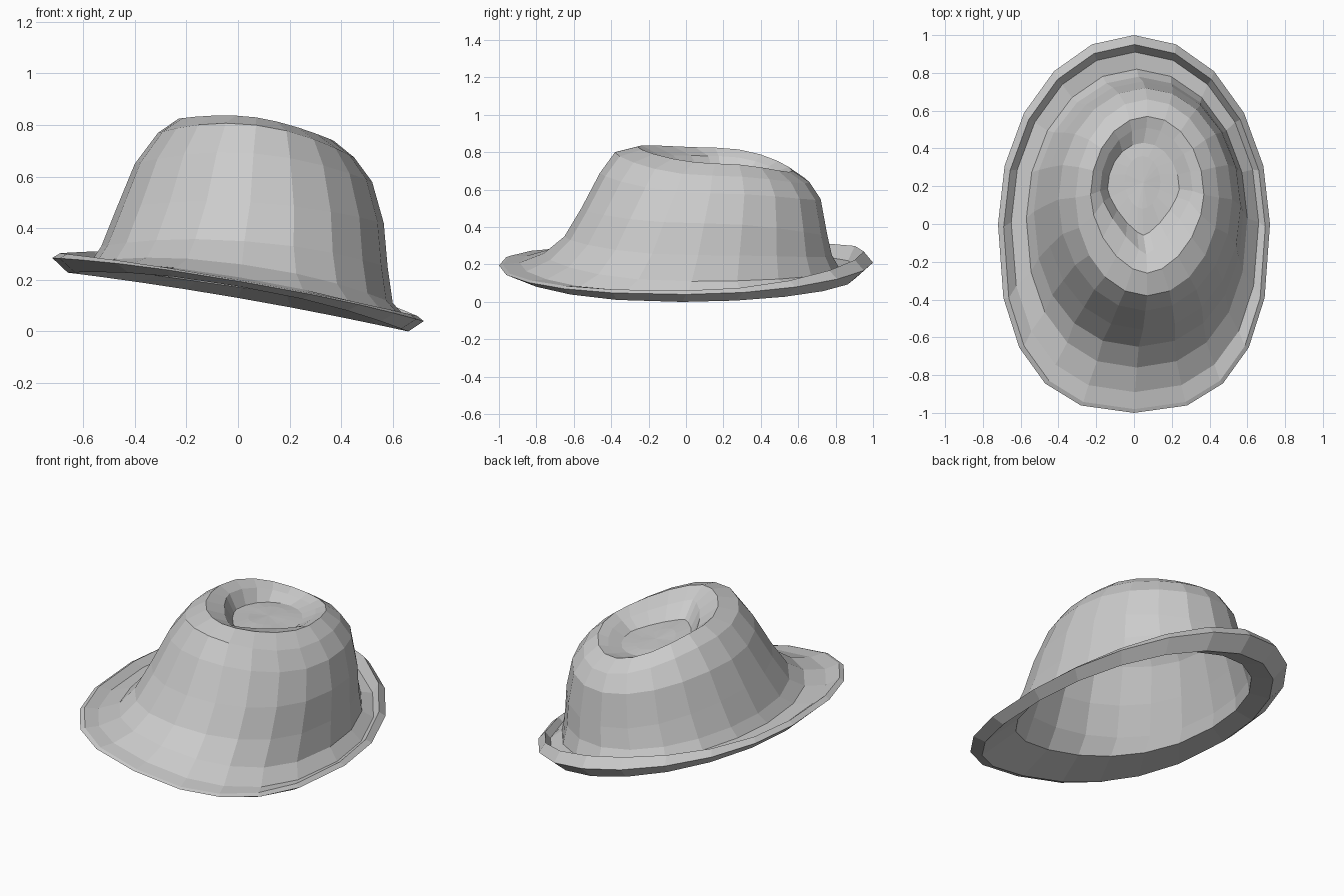
import bpy, bmesh
from math import cos, sin, pi

if "Cube" in bpy.data.objects:
    bpy.data.objects.remove(bpy.data.objects["Cube"])

SIDES = 20

# Each ring: left x, right x, front y, back y, z at left, right, front, back, front roundness
CROWN = [
    (-.05, .14, .08, .36, .69, .675, .70, .68, 1.8),     # floor of the dent
    (-.14, .24, -.06, .43, .69, .67, .70, .67, 1.35),    # foot of the dent wall
    (-.18, .31, -.16, .51, .78, .715, .78, .685, 1.3),   # dent wall, teardrop shape
    (-.23, .37, -.26, .57, .825, .74, .83, .70, 1.75),   # crown rim
    (-.31, .45, -.38, .66, .77, .675, .80, .64, 2.0),
    (-.40, .52, -.46, .72, .65, .58, .69, .55, 2.0),
    (-.47, .565, -.56, .755, .48, .42, .50, .36, 2.1),
    (-.53, .58, -.65, .78, .33, .25, .35, .25, 2.2),
]
BRIM = [
    (-.57, .60, -.76, .82, .27, .11, .26, .18, 2.3),     # crease
    (-.65, .66, -.89, .91, .265, .045, .21, .19, 2.4),
    (-.69, .695, -.98, .95, .303, .06, .20, .27, 2.5),   # turned-up lip
    (-.72, .72, -1.0, 1.0, .285, .04, .195, .21, 2.5),   # outer edge
    (-.66, .66, -.95, .91, .228, .0, .175, .13, 2.4),    # underside
    (-.54, .57, -.72, .78, .25, .095, .235, .17, 2.2),   # head opening
]


def lining_ring(i):
    """Crown ring moved slightly inward for the inside of the hat."""
    xl, xr, yf, yb, zl, zr, zf, zb, p = CROWN[i]
    s, d = (.01 if i >= 4 else 0), .012
    return (xl + s, xr - s, yf + s, yb - s, zl - d, zr - d, zf - d, zb - d, p)


def add_ring(bm, ring):
    xl, xr, yf, yb, zl, zr, zf, zb, p = ring
    cx, hx = (xl + xr) / 2, (xr - xl) / 2
    cy, hy = (yf + yb) / 2, (yb - yf) / 2
    verts = []
    for k in range(SIDES):
        a = 2 * pi * k / SIDES
        c, s = cos(a), sin(a)
        e = 2 / (p if s < 0 else 2)
        u = abs(c) ** e * (1 if c > 0 else -1)
        v = abs(s) ** e * (1 if s > 0 else -1)
        # sideways tilt plus front/back curl
        z = u * (zr - zl) / 2 + c * c * (zl + zr) / 2 + s * s * (zf if s < 0 else zb)
        verts.append(bm.verts.new((cx + u * hx, cy + v * hy, z)))
    return verts


def bridge(bm, a, b):
    for k in range(SIDES):
        n = (k + 1) % SIDES
        bm.faces.new((a[k], b[k], b[n], a[n]))


def cap(bm, ring, tip):
    t = bm.verts.new(tip)
    for k in range(SIDES):
        bm.faces.new((t, ring[k], ring[(k + 1) % SIDES]))


# Hat: crown, brim and lining as one continuous shell
bm = bmesh.new()
lining = [lining_ring(i) for i in reversed(range(len(CROWN)))]
rings = [add_ring(bm, r) for r in CROWN + BRIM + lining]
for a, b in zip(rings, rings[1:]):
    bridge(bm, a, b)
cap(bm, rings[0], (.05, .22, .69))
cap(bm, rings[-1], (.05, .22, .678))
bmesh.ops.recalc_face_normals(bm, faces=bm.faces)

# Stand the hat exactly on the ground
low = min(v.co.z for v in bm.verts)
bmesh.ops.translate(bm, verts=bm.verts, vec=(0, 0, -low))

mesh = bpy.data.meshes.new("hat")
bm.to_mesh(mesh)
bm.free()
hat = bpy.data.objects.new("hat", mesh)
bpy.context.collection.objects.link(hat)
